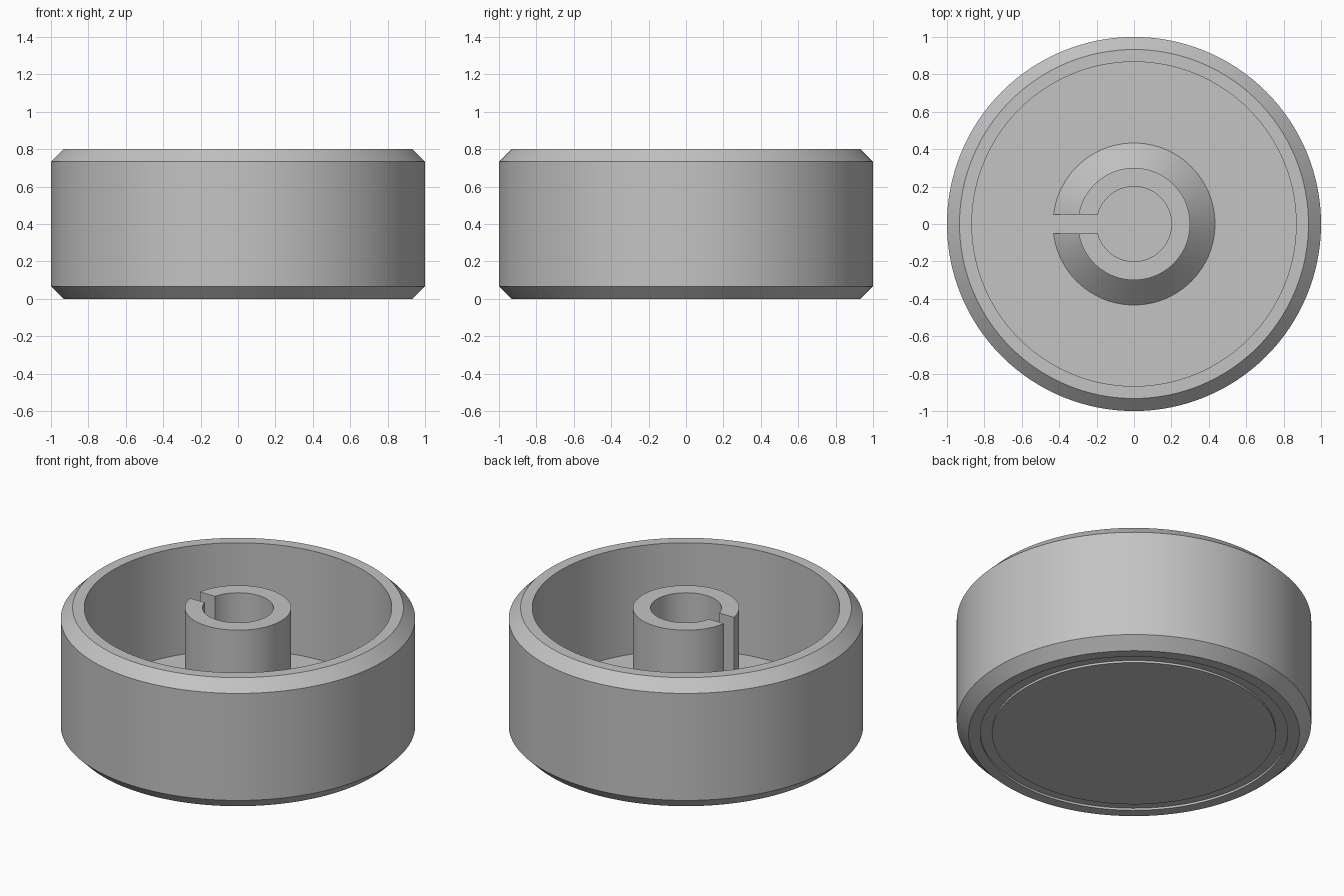
import bpy
import bmesh
import math

default_cube = bpy.data.objects.get("Cube")
if default_cube:
    bpy.data.objects.remove(default_cube, do_unlink=True)

# Key sizes
SEGMENTS = 128
HEIGHT = 0.8
CHAMFER = 0.067
FLOOR = 0.133
CAVITY = 0.867
GROOVE_DEPTH = 0.013
SLOT_WIDTH = 0.1

grey = bpy.data.materials.new("plain_grey")
grey.use_nodes = True
grey.diffuse_color = (0.55, 0.55, 0.55, 1)
grey.node_tree.nodes["Principled BSDF"].inputs["Base Color"].default_value = grey.diffuse_color


def lathe(name, profile, closed=False):
    """Revolve a list of (radius, height) points around the z axis."""
    bm = bmesh.new()
    verts = [bm.verts.new((r, 0, z)) for r, z in profile]
    pairs = list(zip(verts, verts[1:]))
    if closed:
        pairs.append((verts[-1], verts[0]))
    edges = [bm.edges.new(pair) for pair in pairs]
    bmesh.ops.spin(bm, geom=verts + edges, cent=(0, 0, 0), axis=(0, 0, 1),
                   angle=math.tau, steps=SEGMENTS, use_duplicate=False)
    bmesh.ops.remove_doubles(bm, verts=bm.verts, dist=0.0001)
    bmesh.ops.recalc_face_normals(bm, faces=bm.faces)
    mesh = bpy.data.meshes.new(name)
    bm.to_mesh(mesh)
    bm.free()
    mesh.materials.append(grey)
    obj = bpy.data.objects.new(name, mesh)
    bpy.context.collection.objects.link(obj)
    return obj


def activate(obj):
    bpy.ops.object.select_all(action="DESELECT")
    obj.select_set(True)
    bpy.context.view_layer.objects.active = obj


# Cup body: chamfered rims, open cavity, shallow ring groove underneath
edge = 1 - CHAMFER
body = lathe("cup_body", [
    (0, 0), (0.8, 0), (0.8, GROOVE_DEPTH), (CAVITY, GROOVE_DEPTH), (CAVITY, 0),
    (edge, 0), (1, CHAMFER), (1, HEIGHT - CHAMFER), (edge, HEIGHT),
    (CAVITY, HEIGHT), (CAVITY, FLOOR), (0, FLOOR),
])

# Hollow centre post with a sloped foot, sunk slightly into the floor
sunk = FLOOR - 0.02
post = lathe("centre_post", [
    (0.2, sunk), (0.433, sunk), (0.433, FLOOR), (0.3, FLOOR + 0.133),
    (0.3, HEIGHT), (0.2, HEIGHT),
], closed=True)

# Slot through the right side of the post
bpy.ops.mesh.primitive_cube_add(size=1, location=(-0.3, 0, 0.5))
cutter = bpy.context.object
cutter.name = "slot_cutter"
cutter.scale = (0.6, SLOT_WIDTH, 0.9)
cutter.hide_render = True
slot = post.modifiers.new("slot", "BOOLEAN")
slot.operation = "DIFFERENCE"
slot.solver = "EXACT"
slot.object = cutter
activate(post)
bpy.ops.object.modifier_apply(modifier=slot.name)
bpy.data.objects.remove(cutter, do_unlink=True)

for part in (body, post):
    activate(part)
    bpy.ops.object.shade_smooth_by_angle(angle=math.radians(30))
